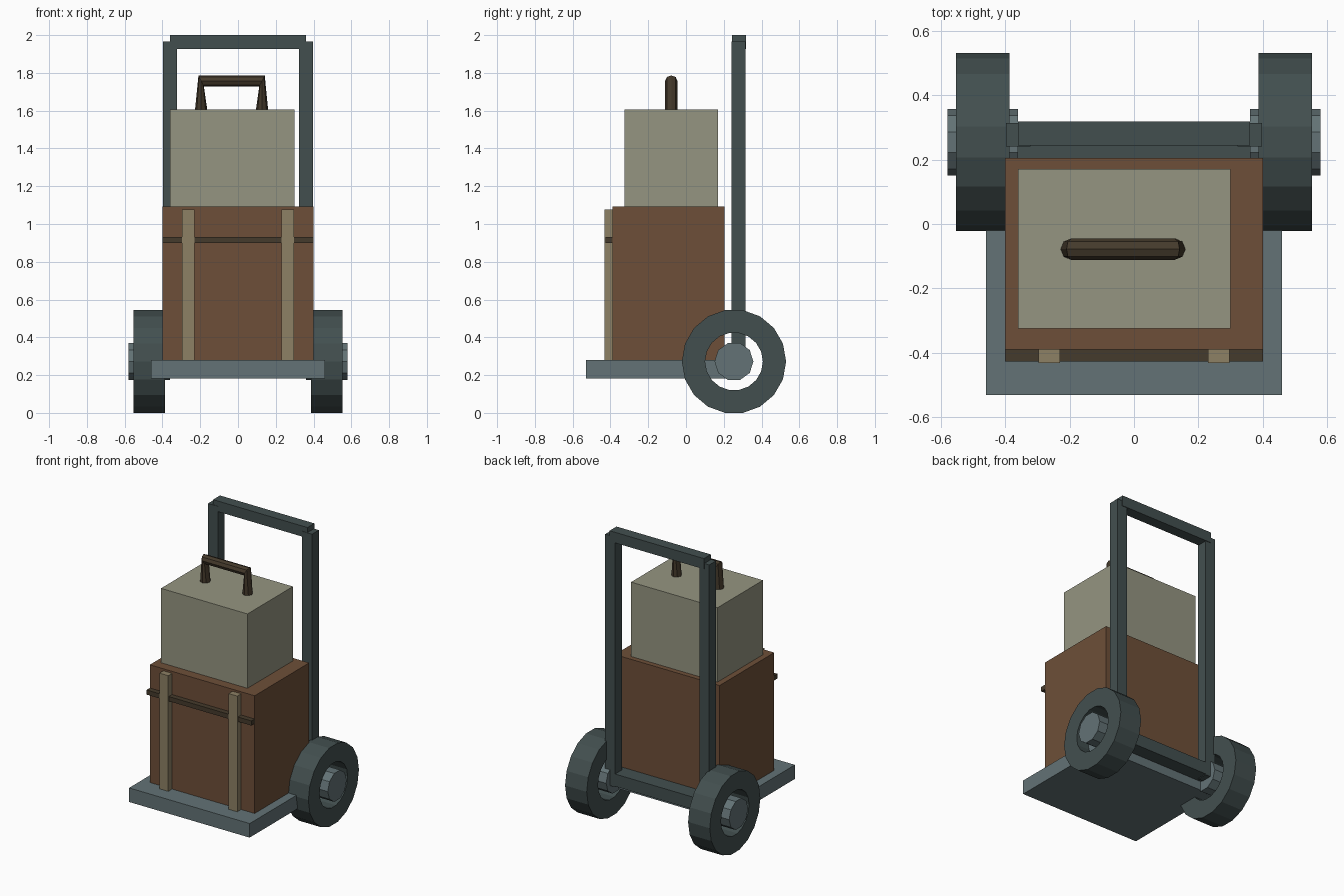
import bpy, bmesh, math
from mathutils import Vector

if "Cube" in bpy.data.objects:
    bpy.data.objects.remove(bpy.data.objects["Cube"])


def material(name, rgb):
    m = bpy.data.materials.new(name)
    m.diffuse_color = (*rgb, 1)
    m.use_nodes = True
    m.node_tree.nodes["Principled BSDF"].inputs["Base Color"].default_value = m.diffuse_color
    return m


DARK = material("dark_slate", (0.055, 0.078, 0.078))
STEEL = material("blue_grey_steel", (0.125, 0.17, 0.18))
BROWN = material("brown_leather", (0.155, 0.078, 0.04))
TAN = material("tan_strap", (0.27, 0.22, 0.13))
CREAM = material("grey_cream", (0.30, 0.30, 0.22))
DKBROWN = material("dark_brown", (0.06, 0.043, 0.025))


def finish(name, bm, mat):
    bmesh.ops.recalc_face_normals(bm, faces=bm.faces[:])
    me = bpy.data.meshes.new(name)
    bm.to_mesh(me)
    bm.free()
    me.materials.append(mat)
    ob = bpy.data.objects.new(name, me)
    bpy.context.collection.objects.link(ob)
    return ob


def box(name, x, y, z, mat):
    bm = bmesh.new()
    bmesh.ops.create_cube(bm, size=1)
    for v in bm.verts:
        for i, (a, b) in enumerate((x, y, z)):
            v.co[i] = (a + b) / 2 + v.co[i] * (b - a)
    return finish(name, bm, mat)


def loft(name, rings, mat, closed=False):
    """Skin a list of point rings; cap the ends unless the rings form a loop."""
    bm = bmesh.new()
    vs = [[bm.verts.new(p) for p in r] for r in rings]
    n = len(rings[0])
    for a, b in zip(vs, vs[1:] + (vs[:1] if closed else [])):
        for i in range(n):
            j = (i + 1) % n
            bm.faces.new((a[i], a[j], b[j], b[i]))
    if not closed:
        bm.faces.new(vs[0])
        bm.faces.new(vs[-1])
    return finish(name, bm, mat)


AXLE_Y, AXLE_Z = 0.254, 0.272


def wheel_ring(x, r, n):
    return [(x, AXLE_Y + r * math.cos(2 * math.pi * i / n),
             AXLE_Z + r * math.sin(2 * math.pi * i / n)) for i in range(n)]


# Hand truck: load plate, posts and cross bars
box("load_plate", (-0.46, 0.46), (-0.53, 0.22), (0.183, 0.28), STEEL)
box("top_bar", (-0.36, 0.36), (0.243, 0.318), (1.927, 2.0), DARK)
box("bottom_bar", (-0.36, 0.36), (0.2, 0.314), (0.245, 0.33), DARK)

# Mirrored posts, tyres and hubs
for side, s in (("left", -1), ("right", 1)):
    box(side + "_post", sorted((s * 0.322, s * 0.397)), (0.24, 0.314), (0.24, 1.965), DARK)
    profile = ((0.387, 0.276), (0.552, 0.276), (0.552, 0.153), (0.387, 0.153))
    loft(side + "_tyre", [wheel_ring(s * x, r, 18) for x, r in profile], DARK, closed=True)
    loft(side + "_hub", [wheel_ring(s * x, 0.103, 10) for x in (0.36, 0.579)], STEEL)

# Large trunk with straps
box("trunk", (-0.40, 0.40), (-0.39, 0.205), (0.28, 1.092), BROWN)
box("trunk_belt", (-0.40, 0.40), (-0.426, -0.385), (0.90, 0.932), DKBROWN)
for side, s in (("left", -1), ("right", 1)):
    box(side + "_strap", sorted((s * 0.23, s * 0.297)), (-0.432, -0.385), (0.28, 1.078), TAN)

# Small case on top
box("small_case", (-0.36, 0.30), (-0.325, 0.17), (1.092, 1.605), CREAM)

# Carry handle: octagonal pipe whose corner rings lean between leg and grip
rings = []
lean = math.radians(64)
for x, z, ang in ((-0.195, 1.6, 0), (-0.195, 1.757, lean),
                  (0.127, 1.757, math.pi - lean), (0.127, 1.6, math.pi)):
    u = Vector((-math.cos(ang), 0, math.sin(ang)))
    w = Vector((0, 1, 0))
    c = Vector((x, -0.078, z))
    rings.append([c + 0.033 * (math.cos(k * math.pi / 4) * u + math.sin(k * math.pi / 4) * w)
                  for k in range(8)])
loft("case_handle", rings, DKBROWN)
